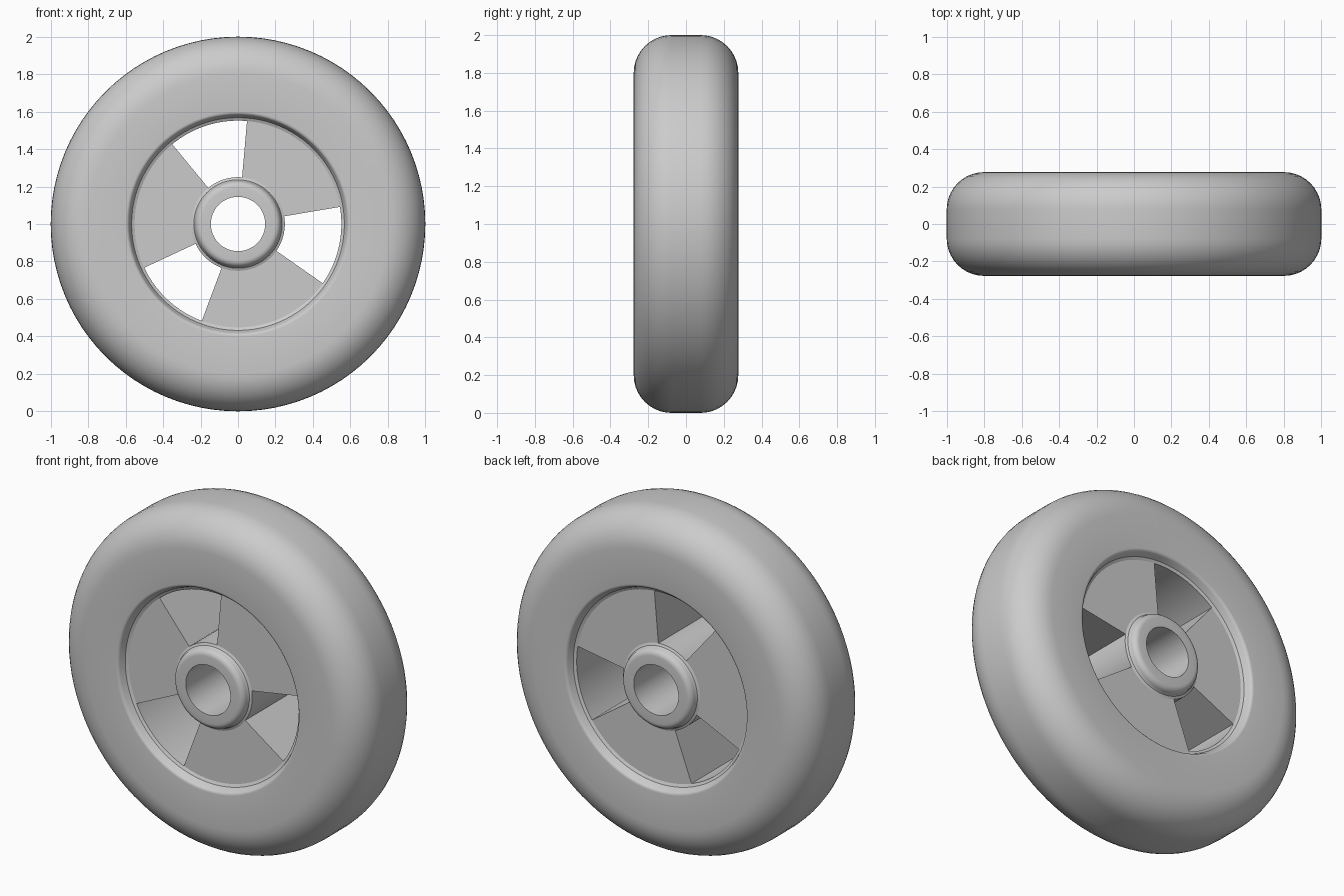
import bpy, bmesh
from math import sin, cos, pi, radians

cube = bpy.data.objects.get("Cube")
if cube:
    bpy.data.objects.remove(cube)

HALF = 0.277      # half width of the wheel
WEB = 0.225       # half width of the recessed web
SEGMENTS = 96

grey = bpy.data.materials.new("plain grey")
grey.use_nodes = True
colour = (0.6, 0.6, 0.6, 1)
grey.diffuse_color = colour
grey.node_tree.nodes["Principled BSDF"].inputs["Base Color"].default_value = colour


def fillet(cr, cy, radius, start, end, steps):
    """Arc of (radius, width) profile points, angles in degrees."""
    angles = [radians(start + (end - start) * i / steps) for i in range(steps + 1)]
    return [(cr + radius * cos(a), cy + radius * sin(a)) for a in angles]


def mirrored(half):
    """Close a half profile by reflecting it across the wheel's middle plane."""
    return half + [(r, -y) for r, y in reversed(half)]


def lathe(name, profile, start=0, sweep=360, steps=SEGMENTS):
    """Sweep a closed profile about the axle; partial sweeps get end caps."""
    bm = bmesh.new()
    full = sweep == 360
    rings = []
    for i in range(steps if full else steps + 1):
        a = radians(start + sweep * i / steps)
        rings.append([bm.verts.new((r * cos(a), y, 1 + r * sin(a))) for r, y in profile])
    n = len(profile)
    for i in range(steps):
        a, b = rings[i], rings[(i + 1) % len(rings)]
        for j in range(n):
            k = (j + 1) % n
            bm.faces.new((a[j], a[k], b[k], b[j]))
    if not full:
        bm.faces.new(rings[0])
        bm.faces.new(rings[-1])
    bmesh.ops.recalc_face_normals(bm, faces=bm.faces)
    mesh = bpy.data.meshes.new(name)
    bm.to_mesh(mesh)
    bm.free()
    mesh.materials.append(grey)
    obj = bpy.data.objects.new(name, mesh)
    bpy.context.collection.objects.link(obj)
    bpy.ops.object.select_all(action='DESELECT')
    obj.select_set(True)
    bpy.context.view_layer.objects.active = obj
    bpy.ops.object.shade_smooth_by_angle(angle=radians(35))
    return obj


# Tyre: round shoulders, flat sidewall, rolled lip down to the web
shoulder = fillet(0.8, HALF - 0.2, 0.2, 0, 90, 10)
lip_top = fillet(0.6, HALF - 0.02, 0.02, 90, 160, 4)
lip_base = [(0.568, WEB + 0.008), (0.552, WEB)]
lathe("tyre", mirrored(shoulder + lip_top + lip_base))

# Hub: bored sleeve with a rounded collar and a small fillet at its foot
collar_foot = [(0.25, WEB), (0.236, WEB + 0.006)]
collar_top = fillet(0.195, HALF - 0.035, 0.035, 0, 90, 6)
lathe("hub", mirrored(collar_foot + collar_top + [(0.145, HALF)]))

# Web: three thick spokes, leaving three open windows between them
WINDOW = 44.5
for i, label in enumerate(("upper_right", "left", "lower")):
    lathe(label + "_spoke", mirrored([(0.22, WEB), (0.556, WEB)]),
          start=9.5 + 120 * i, sweep=120 - WINDOW, steps=20)
